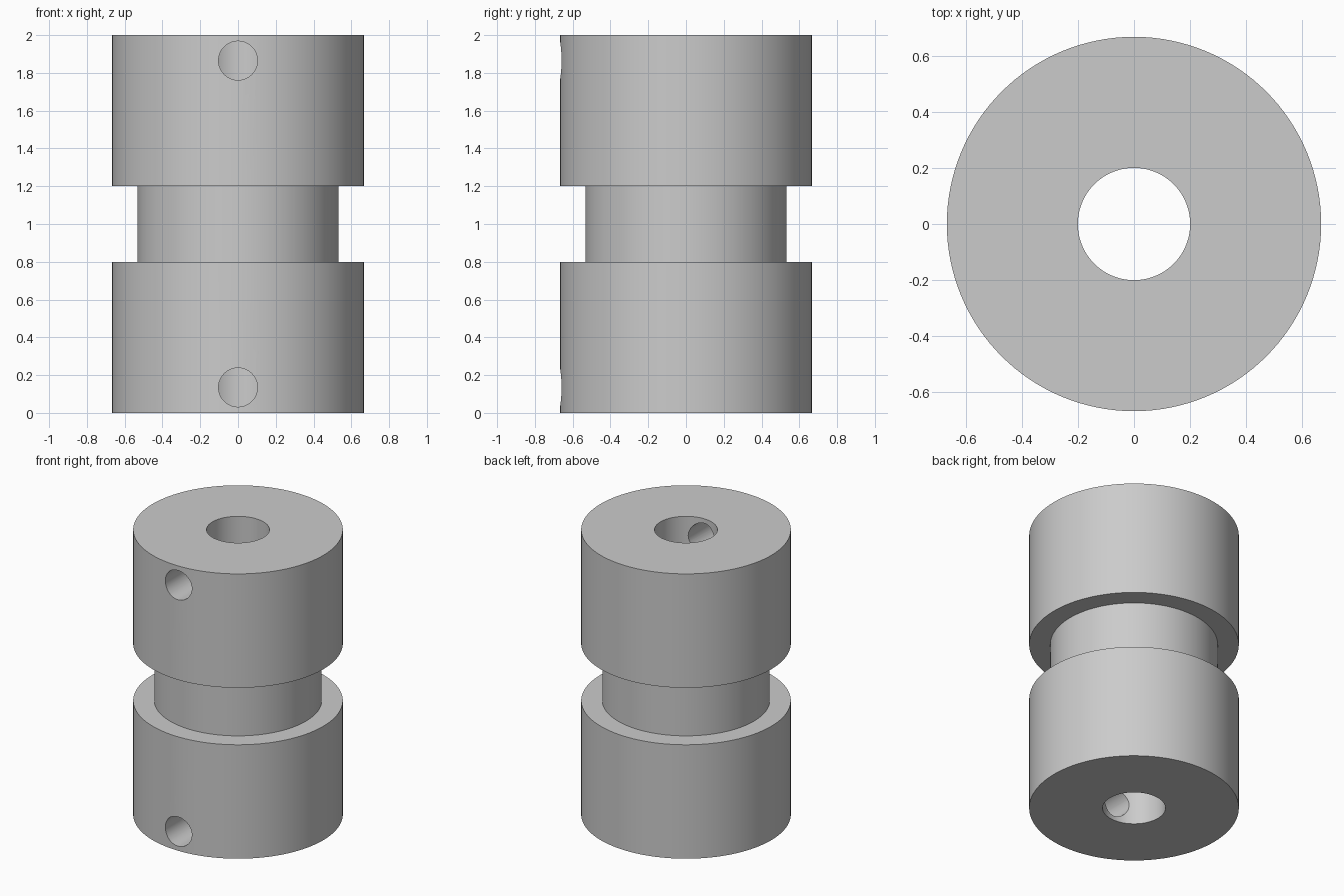
import bpy
import bmesh
from math import pi, radians
from mathutils import Matrix, Vector

cube = bpy.data.objects.get("Cube")
if cube:
    bpy.data.objects.remove(cube, do_unlink=True)

OUTER, NECK, BORE, HOLE = 0.667, 0.533, 0.2, 0.103
HEIGHT, NECK_LOW, NECK_HIGH = 2.0, 0.8, 1.2
HOLE_INSET = 0.135

metal = bpy.data.materials.new("light grey metal")
metal.use_nodes = True
grey = (0.6, 0.6, 0.6, 1)
metal.diffuse_color = grey
metal.node_tree.nodes["Principled BSDF"].inputs["Base Color"].default_value = grey


def add_object(name, bm):
    bmesh.ops.recalc_face_normals(bm, faces=bm.faces)
    mesh = bpy.data.meshes.new(name)
    bm.to_mesh(mesh)
    bm.free()
    mesh.materials.append(metal)
    obj = bpy.data.objects.new(name, mesh)
    bpy.context.collection.objects.link(obj)
    return obj


def lathe(name, profile, steps=128):
    """Spin a closed (radius, z) profile about the z axis."""
    bm = bmesh.new()
    verts = [bm.verts.new((0, -r, z)) for r, z in profile]
    edges = [bm.edges.new((a, b)) for a, b in zip(verts, verts[1:] + verts[:1])]
    bmesh.ops.spin(bm, geom=verts + edges, cent=Vector(), axis=(0, 0, 1),
                   angle=2 * pi, steps=steps, use_merge=True)
    bmesh.ops.remove_doubles(bm, verts=bm.verts, dist=1e-5)
    return add_object(name, bm)


# Grooved sleeve with a bore right through it
sleeve = lathe("grooved_sleeve", [
    (BORE, 0), (OUTER, 0), (OUTER, NECK_LOW), (NECK, NECK_LOW),
    (NECK, NECK_HIGH), (OUTER, NECK_HIGH), (OUTER, HEIGHT), (BORE, HEIGHT)])

# Front screw holes, drilled from the outside into the bore
bm = bmesh.new()
for z in (HOLE_INSET, HEIGHT - HOLE_INSET):
    place = Matrix.Translation((0, -0.4, z)) @ Matrix.Rotation(pi / 2, 4, "X")
    bmesh.ops.create_cone(bm, cap_ends=True, segments=48, radius1=HOLE,
                          radius2=HOLE, depth=0.8, matrix=place)
drill = add_object("screw_hole_cutter", bm)
drill.hide_render = True

cut = sleeve.modifiers.new("screw holes", "BOOLEAN")
cut.operation = "DIFFERENCE"
cut.solver = "EXACT"
cut.object = drill

bpy.ops.object.select_all(action="DESELECT")
sleeve.select_set(True)
bpy.context.view_layer.objects.active = sleeve
bpy.ops.object.modifier_apply(modifier=cut.name)
bpy.data.objects.remove(drill, do_unlink=True)
bpy.ops.object.shade_smooth_by_angle(angle=radians(30))
